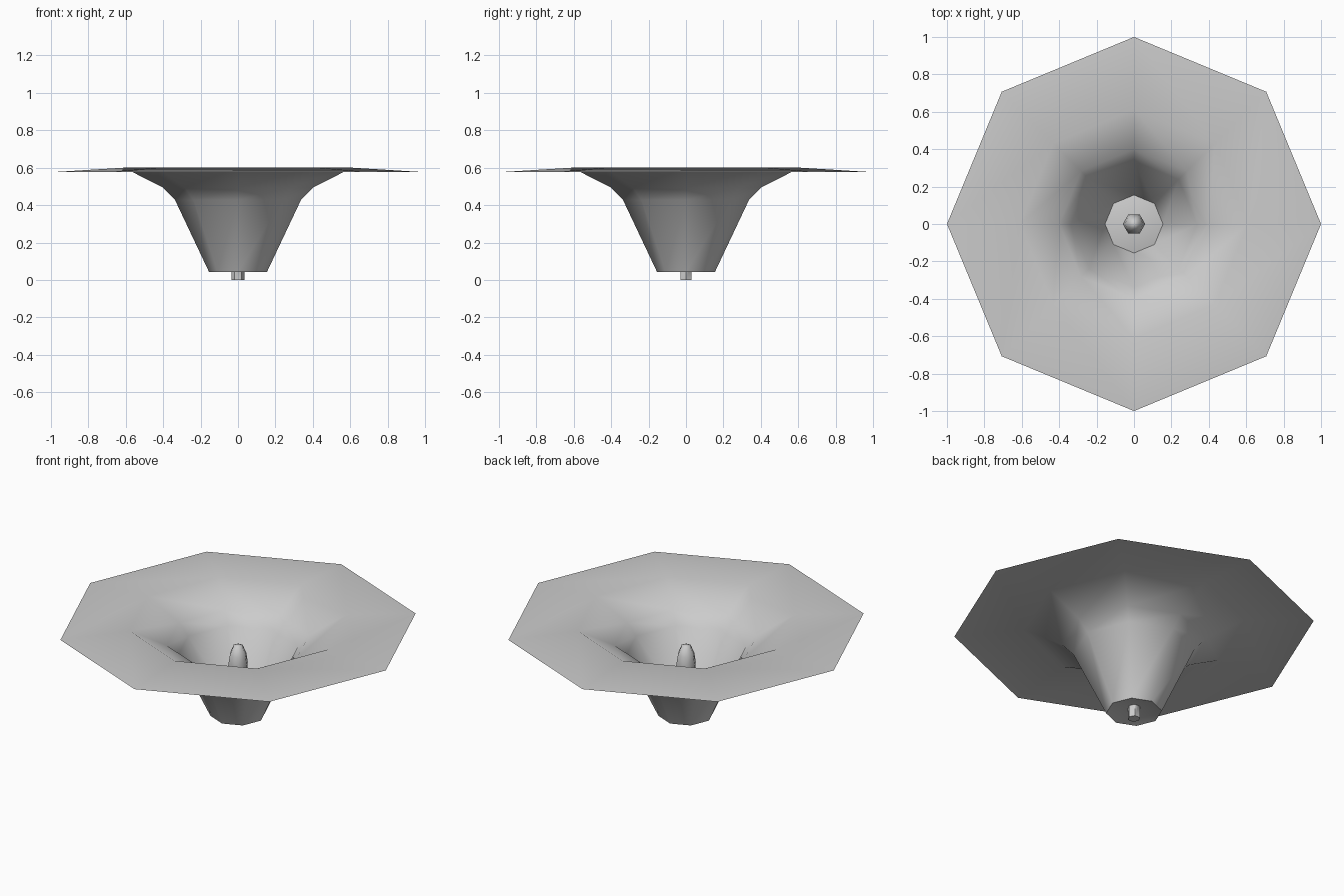
import bpy, bmesh, math

if "Cube" in bpy.data.objects:
    bpy.data.objects.remove(bpy.data.objects["Cube"])


def lathe(name, profile, sides, cap_start=False, cap_end=False, angle=60):
    """Revolve (radius, height) points around z; radius 0 makes a tip."""
    bm = bmesh.new()
    rings = []
    for r, z in profile:
        if r == 0:
            rings.append([bm.verts.new((0, 0, z))] * sides)
        else:
            rings.append([bm.verts.new((r * math.cos(i * math.tau / sides),
                                        r * math.sin(i * math.tau / sides), z))
                          for i in range(sides)])
    for low, high in zip(rings, rings[1:]):
        for i in range(sides):
            j = (i + 1) % sides
            quad = [low[i], low[j], high[j], high[i]]
            bm.faces.new(list(dict.fromkeys(quad)))
    if cap_start:
        bm.faces.new(rings[0][::-1])
    if cap_end:
        bm.faces.new(rings[-1])
    mesh = bpy.data.meshes.new(name)
    bm.to_mesh(mesh)
    bm.free()
    obj = bpy.data.objects.new(name, mesh)
    bpy.context.collection.objects.link(obj)
    bpy.ops.object.select_all(action='DESELECT')
    obj.select_set(True)
    bpy.context.view_layer.objects.active = obj
    bpy.ops.object.shade_smooth_by_angle(angle=math.radians(angle))
    return obj


# Trumpet of fused petals: thin eight-sided shell with slightly drooping rim
lathe("flower_trumpet",
      [(0, 0.08), (0.155, 0.043), (0.337, 0.428), (0.40, 0.493),
       (0.61, 0.60), (1.0, 0.576)], 8)

# Six-sided stem and pistil running up through the trumpet
lathe("pistil",
      [(0.035, 0.0), (0.035, 0.10), (0.06, 0.35), (0.05, 0.41),
       (0.028, 0.46), (0, 0.47)], 6, cap_start=True)
